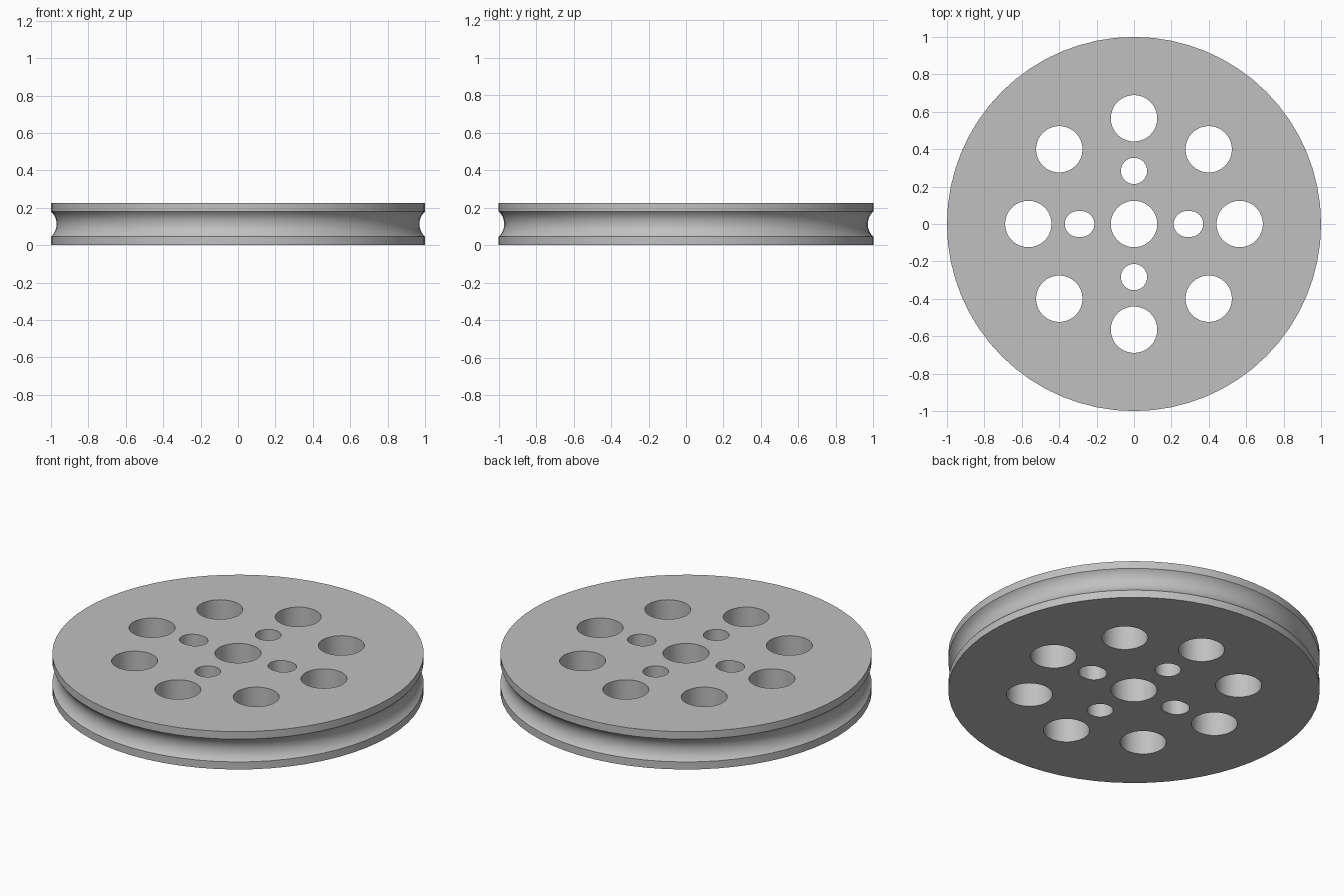
import bpy, bmesh, math

if "Cube" in bpy.data.objects:
    bpy.data.objects.remove(bpy.data.objects["Cube"])

HEIGHT = 0.225
grey = bpy.data.materials.new("light grey")
grey.diffuse_color = (0.53, 0.53, 0.53, 1)
grey.use_nodes = True
grey.node_tree.nodes["Principled BSDF"].inputs["Base Color"].default_value = grey.diffuse_color


def mesh_object(name, bm):
    bmesh.ops.recalc_face_normals(bm, faces=bm.faces[:])
    mesh = bpy.data.meshes.new(name)
    bm.to_mesh(mesh)
    bm.free()
    obj = bpy.data.objects.new(name, mesh)
    bpy.context.collection.objects.link(obj)
    mesh.materials.append(grey)
    return obj


# Pulley wheel: rim section with a concave rope groove, turned around z
def wheel(segments=64, groove_steps=12):
    z0, z1, depth = 0.045, 0.18, 0.03
    half = (z1 - z0) / 2
    radius = (half ** 2 + depth ** 2) / (2 * depth)
    sweep = math.asin(half / radius)
    profile = [(1.0, 0.0)]
    for i in range(groove_steps + 1):
        a = sweep * (2 * i / groove_steps - 1)
        profile.append((1 - depth + radius * (1 - math.cos(a)),
                        (z0 + z1) / 2 + radius * math.sin(a)))
    profile.append((1.0, HEIGHT))
    bm = bmesh.new()
    rings = [[bm.verts.new((r * math.cos(math.tau * k / segments),
                            r * math.sin(math.tau * k / segments), z))
              for k in range(segments)] for r, z in profile]
    for low, high in zip(rings, rings[1:]):
        for k in range(segments):
            n = (k + 1) % segments
            bm.faces.new((low[k], low[n], high[n], high[k]))
    bm.faces.new(rings[0][::-1])
    bm.faces.new(rings[-1])
    return mesh_object("pulley_wheel", bm)


# Add one through-hole plug; stretch makes it a slot along x
def plug(bm, x, y, radius, stretch=0.0, segments=48):
    ring = []
    for k in range(segments):
        a = math.tau * (k + 0.5) / segments
        shift = math.copysign(stretch, math.cos(a))
        ring.append(bm.verts.new((x + shift + radius * math.cos(a),
                                  y + radius * math.sin(a), -0.1)))
    face = bm.faces.new(ring)
    top = bmesh.ops.extrude_face_region(bm, geom=[face])["geom"]
    bmesh.ops.translate(bm, vec=(0, 0, HEIGHT + 0.2),
                        verts=[v for v in top if isinstance(v, bmesh.types.BMVert)])


body = wheel()

holes = bmesh.new()
plug(holes, 0, 0, 0.124)                               # axle bore
for i in range(8):                                     # ring of lightening holes
    a = math.tau * i / 8
    plug(holes, 0.565 * math.cos(a), 0.565 * math.sin(a), 0.124)
for s in (-1, 1):                                      # bolt holes and slots
    plug(holes, 0, 0.284 * s, 0.07)
    plug(holes, 0.291 * s, 0, 0.069, 0.01)
cutter = mesh_object("hole_cutter", holes)

# Cut the holes, then drop the cutter
cut = body.modifiers.new("holes", "BOOLEAN")
cut.operation = "DIFFERENCE"
cut.solver = "EXACT"
cut.object = cutter
bpy.context.view_layer.objects.active = body
body.select_set(True)
bpy.ops.object.modifier_apply(modifier=cut.name)
bpy.data.objects.remove(cutter)
bpy.ops.object.shade_smooth_by_angle(angle=math.radians(25))
